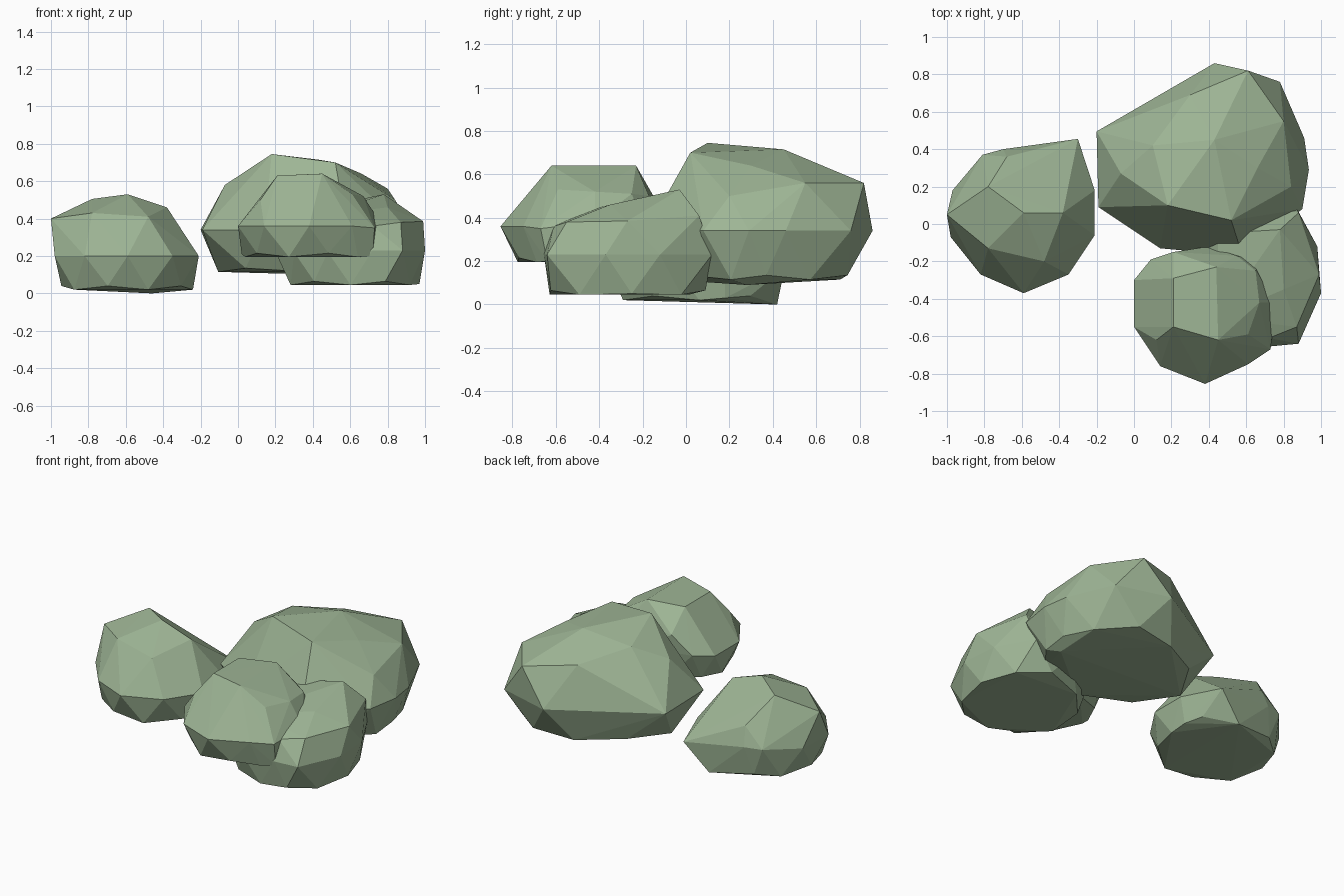
import bpy, bmesh
from mathutils import Vector

stone = bpy.data.materials.new("mossy_stone")
stone.diffuse_color = (0.34, 0.46, 0.30, 1)


def rock(name, waist, crown, base_z, shrink):
    """Faceted boulder: hull of a waist ring, extra corner points and a tucked-in base."""
    ring = [Vector(p) for p in waist]
    centre = sum(ring, Vector()) / len(ring)
    pts = ring + [Vector(p) for p in crown]
    for i, (a, b) in enumerate(zip(ring, ring[1:] + ring[:1])):
        p = centre + ((a + b) / 2 - centre) * shrink
        p.z = base_z + 0.02 * (i % 2)
        pts.append(p)
    bm = bmesh.new()
    for p in pts:
        bm.verts.new(p)
    bmesh.ops.convex_hull(bm, input=bm.verts[:])
    loose = [v for v in bm.verts if not v.link_faces]
    bmesh.ops.delete(bm, geom=loose, context='VERTS')
    bmesh.ops.recalc_face_normals(bm, faces=bm.faces[:])
    me = bpy.data.meshes.new(name)
    bm.to_mesh(me)
    bm.free()
    me.materials.append(stone)
    ob = bpy.data.objects.new(name, me)
    bpy.context.collection.objects.link(ob)
    return ob


# Separate boulder on the left
rock("left_rock",
     [(-.98, -.07, .2), (-.82, -.27, .2), (-.59, -.37, .2), (-.35, -.27, .2), (-.21, -.06, .2),
      (-.21, .18, .2), (-.30, .455, .17), (-.70, .40, .22), (-.81, .37, .22), (-.97, .18, .2)],
     [(-1, .05, .40), (-.78, .20, .505), (-.59, .06, .53), (-.38, .06, .46),
      (-.78, -.13, .43), (-.48, -.2, .41), (-.68, .36, .34), (-.46, .42, 0), (-.24, .18, .03)],
     0.02, 0.92)

# Large boulder at the back
rock("back_rock",
     [(-.2, .495, .34), (-.19, .09, .34), (.14, -.13, .34), (.58, -.17, .36), (.9, .08, .34),
      (.935, .29, .34), (.91, .46, .34), (.78, .76, .34), (.43, .86, .34), (.15, .68, .34)],
     [(-.07, .27, .58), (.18, .10, .745), (.52, .02, .70), (.43, .45, .715), (.66, .30, .64),
      (.80, .55, .56), (.61, .82, .56), (.30, .69, .60), (.10, .42, .67), (.84, .2, .50),
      (.80, .28, .09)],
     0.115, 0.86)

# Raised boulder at the front
rock("front_rock",
     [(0, -.30, .36), (0, -.55, .36), (.14, -.76, .36), (.38, -.855, .36), (.61, -.75, .36),
      (.73, -.67, .35), (.76, -.42, .38), (.66, -.2, .38), (.4, -.12, .38), (.09, -.19, .38)],
     [(.21, -.29, .63), (.44, -.23, .64), (.45, -.62, .64), (.21, -.55, .63), (.12, -.62, .5),
      (.61, -.59, .53), (.65, -.25, .51), (.21, -.15, .5), (.55, -.17, .5), (.67, -.42, .52),
      (.72, -.64, .2), (.02, -.4, .21)],
     0.195, 0.90)

# Low boulder on the right, running under the front one
rock("right_rock",
     [(1, -.37, .23), (.88, -.64, .23), (.72, -.655, .23), (.48, -.65, .22), (.3, -.54, .22),
      (.21, -.3, .2), (.3, -.05, .22), (.58, .12, .23), (.85, .12, .23), (.98, -.12, .23)],
     [(.99, -.27, .385), (.87, -.55, .38), (.72, -.61, .36), (.80, -.35, .46),
      (.78, -.03, .53), (.45, -.05, .46), (.45, -.5, .42), (.88, .06, .41), (.97, -.25, .05)],
     0.045, 0.93)
